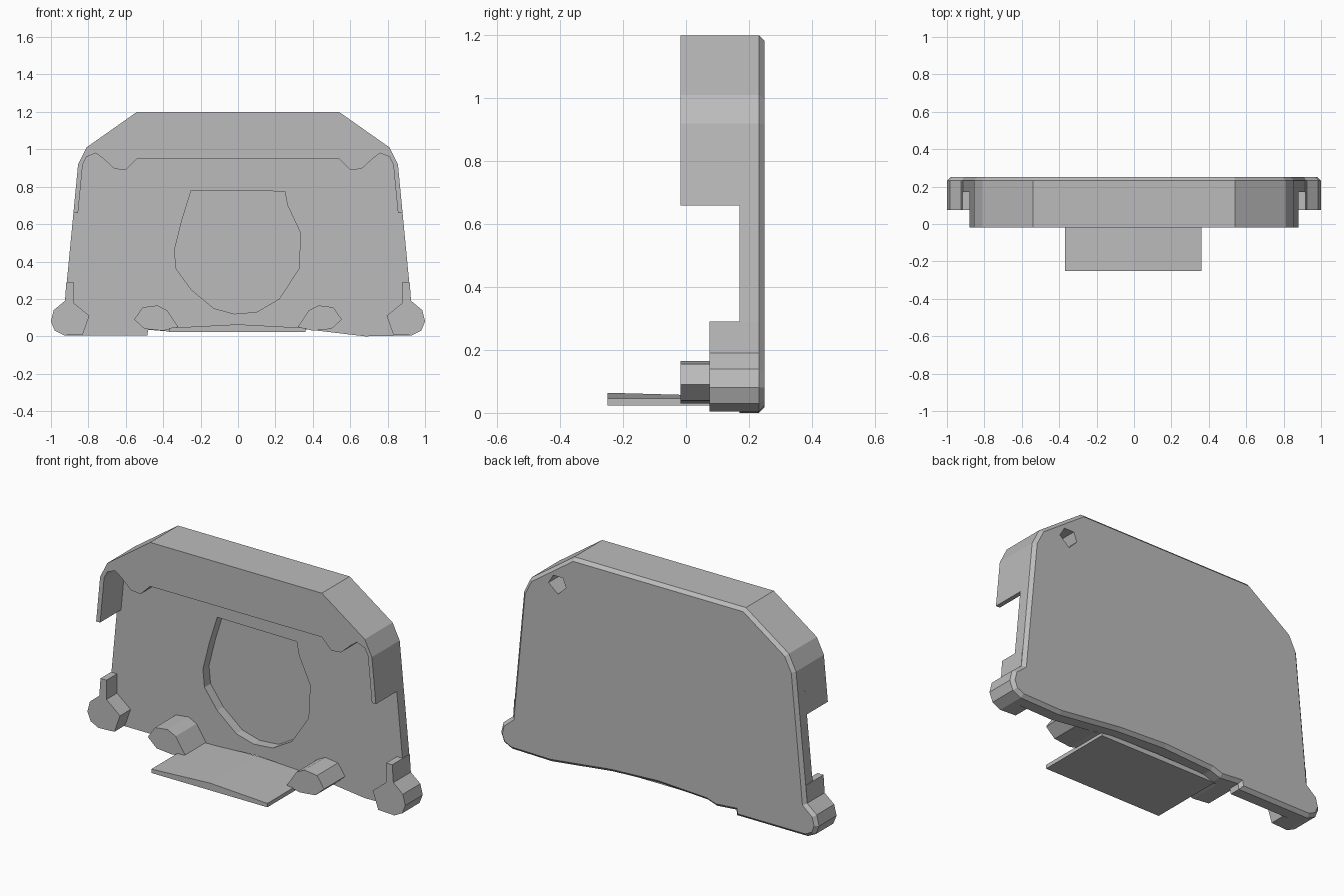
import bpy, bmesh

cube = bpy.data.objects.get("Cube")
if cube:
    bpy.data.objects.remove(cube, do_unlink=True)

grey = bpy.data.materials.new("plain grey")
grey.use_nodes = True
grey.diffuse_color = (0.5, 0.5, 0.5, 1)
grey.node_tree.nodes["Principled BSDF"].inputs["Base Color"].default_value = (0.5, 0.5, 0.5, 1)


def prism(name, outline, front, back, chamfer=0.0):
    """Extrude an x-z outline along y, optionally chamfering the back edge."""
    bm = bmesh.new()
    face = bm.faces.new([bm.verts.new((x, front, z)) for x, z in outline])
    out = bmesh.ops.extrude_face_region(bm, geom=[face])["geom"]
    verts = [g for g in out if isinstance(g, bmesh.types.BMVert)]
    cap = [g for g in out if isinstance(g, bmesh.types.BMFace)]
    for v in verts:
        v.co.y = back - chamfer
    bmesh.ops.recalc_face_normals(bm, faces=bm.faces)
    if chamfer:
        bmesh.ops.inset_region(bm, faces=cap, thickness=chamfer, use_even_offset=True)
        for v in cap[0].verts:
            v.co.y = back
        bmesh.ops.recalc_face_normals(bm, faces=bm.faces)
    mesh = bpy.data.meshes.new(name)
    bm.to_mesh(mesh)
    bm.free()
    mesh.materials.append(grey)
    obj = bpy.data.objects.new(name, mesh)
    bpy.context.collection.objects.link(obj)
    return obj


def mirror(points):
    return [(-x, z) for x, z in reversed(points)]


def cut(target, cutter):
    mod = target.modifiers.new(cutter.name, 'BOOLEAN')
    mod.operation, mod.solver, mod.object = 'DIFFERENCE', 'EXACT', cutter
    cutter.hide_render = True
    cutter.hide_set(True)
    cutter.display_type = 'WIRE'


# Back plate with arched lower edge and a notch on one side
side = [(.54, 1.2), (.81, 1.01), (.855, .92), (.925, .19), (.985, .14),
        (1, .08), (.98, .03), (.93, .005)]
arch = [(.68, 0), (.3, .045), (0, .06), (-.3, .045), (-.36, .025),
        (-.48, .035), (-.485, .005)]
plate = prism("back_plate", side + arch + mirror(side), .17, .25, .018)

# Round recess with a flat top
recess = [(-.25, .78), (.25, .775), (.265, .7), (.335, .55), (.325, .36), (.22, .2),
          (.1, .13), (-.02, .12), (-.13, .15), (-.25, .25), (-.33, .36), (-.34, .46), (-.3, .62)]
cut(plate, prism("recess_cutter", recess, .1, .225))

# Deep hood around the top, scalloped at both upper corners
outer = side[:3] + [(.88, .66)]
inner = [(.855, .66), (.83, .92), (.81, .96), (.76, .98), (.72, .95),
         (.66, .895), (.6, .89), (.54, .95)]
half = outer + inner
hood = prism("hood", half + mirror(half), -.018, .172)

# Screw hole in the back, on the left only
hole = [(.58, 1.02), (.6, 1.07), (.66, 1.07), (.69, 1.02), (.63, .97)]
hole_cutter = prism("hole_cutter", hole, .1, .3)
cut(plate, hole_cutter)
cut(hood, hole_cutter)

# Corner feet with upright tabs, and support blocks beside the tray
corner = [(.925, .19), (.918, .29), (.88, .29), (.88, .18), (.795, .11), (.83, .01),
          (.93, .005), (.98, .03), (1, .08), (.985, .14)]
block = [(.32, .05), (.38, .14), (.43, .165), (.51, .155), (.555, .09), (.5, .04), (.4, .03)]
for label, shape in (("left", lambda p: p), ("right", mirror)):
    prism(label + "_corner_foot", shape(corner), .075, .232)
    prism(label + "_support_block", shape(block), -.018, .175)

# Thin tray with a slightly ridged top
tray = prism("tray", [(-.37, .023), (.36, .023), (.36, .045), (0, .064), (-.37, .045)], -.25, .18)
for v in tray.data.vertices:
    if v.co.y > 0 and v.co.z > .05:
        v.co.z = .052
